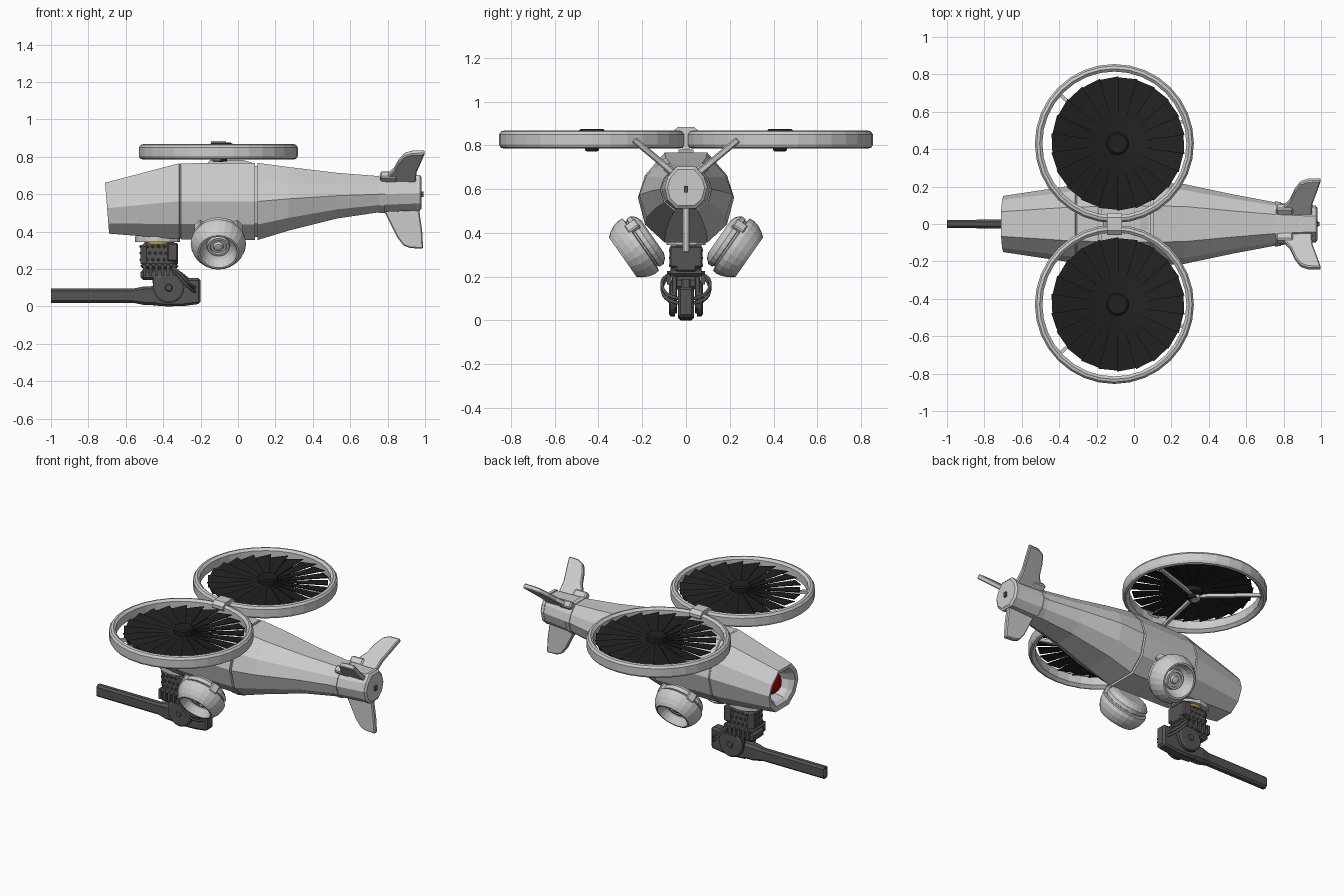
import bpy, bmesh
from math import sin, cos, pi, radians
from mathutils import Matrix, Vector

if "Cube" in bpy.data.objects:
    bpy.data.objects.remove(bpy.data.objects["Cube"])


def mat(name, col):
    m = bpy.data.materials.new(name)
    m.diffuse_color = (*col, 1)
    m.use_nodes = True
    m.node_tree.nodes["Principled BSDF"].inputs["Base Color"].default_value = m.diffuse_color
    return m


DARK = mat("gunmetal", (.09, .09, .09))
BLACK = mat("blade_black", (.015, .015, .015))
RED = mat("lens_red", (.35, .0, .0))
GOLD = mat("brass", (.6, .32, .03))


def finish(name, bm, material=None, matrix=None, bevel=0):
    bmesh.ops.recalc_face_normals(bm, faces=bm.faces)
    me = bpy.data.meshes.new(name)
    bm.to_mesh(me)
    bm.free()
    ob = bpy.data.objects.new(name, me)
    bpy.context.collection.objects.link(ob)
    if material:
        me.materials.append(material)
    if matrix:
        ob.matrix_world = matrix
    if bevel:
        b = ob.modifiers.new("bevel", 'BEVEL')
        b.width, b.segments = bevel, 1
    return ob


def bridge(bm, rings, closed=False):
    n = len(rings[0])
    pairs = list(zip(rings, rings[1:])) + ([(rings[-1], rings[0])] if closed else [])
    for a, b in pairs:
        for i in range(n):
            j = (i + 1) % n
            bm.faces.new((a[i], a[j], b[j], b[i]))
    if not closed:
        bm.faces.new(rings[0])
        bm.faces.new(rings[-1])


HALF = [(.44, 1), (.85, .5), (1, 0), (.85, -.6), (.44, -1)]


def loft(name, sections, material=None, half=HALF):
    """sections: x, centre z, half width, half height, forward lean"""
    shape = half + [(-y, z) for y, z in reversed(half)]
    bm = bmesh.new()
    rings = [[bm.verts.new((x + k * z * h, y * w, zc + z * h)) for y, z in shape]
             for x, zc, w, h, k in sections]
    bridge(bm, rings)
    return finish(name, bm, material)


def lathe(name, prof, n, matrix, material=None, closed=False):
    bm = bmesh.new()
    rings = [[bm.verts.new((r * cos(2 * pi * i / n), r * sin(2 * pi * i / n), z)) for i in range(n)]
             for r, z in prof]
    bridge(bm, rings, closed)
    return finish(name, bm, material, matrix)


def prism(name, pts, y0, y1, matrix=None, material=None, bevel=0):
    bm = bmesh.new()
    bridge(bm, [[bm.verts.new((x, y, z)) for x, z in pts] for y in (y0, y1)])
    return finish(name, bm, material, matrix, bevel)


def box(name, loc, size, material=None, bevel=0, rot=None):
    bm = bmesh.new()
    bmesh.ops.create_cube(bm, size=1, matrix=Matrix.Diagonal((*size, 1)))
    m = Matrix.Translation(loc) @ (rot or Matrix())
    return finish(name, bm, material, m, bevel)


def T(x, y, z):
    return Matrix.Translation((x, y, z))


# hull: front with recessed nose, rear tapering into the tail
loft("front_hull", [(-.59, .535, .075, .075, 0), (-.665, .53, .10, .09, 0), (-.695, .528, .125, .108, -.08),
                    (-.70, .525, .15, .136, -.08), (-.315, .562, .208, .203, 0), (-.31, .562, .203, .198, 0),
                    (-.305, .562, .208, .203, 0), (.09, .561, .218, .206, 0)])
loft("seam_core", [(.05, .561, .20, .19, 0), (.15, .561, .20, .19, 0)])
loft("rear_hull", [(.105, .561, .22, .206, 0), (.27, .575, .213, .17, 0), (.53, .592, .158, .122, 0),
                   (.76, .60, .115, .096, 0), (.955, .605, .095, .092, 0)])
loft("tail_collar", [(.755, .60, .12, .10, 0), (.785, .60, .118, .10, 0)])
loft("tail_cap", [(.953, .607, .098, .096, 0), (.972, .607, .098, .096, 0), (.982, .607, .085, .083, 0)])
lathe("nose_lens", [(.072, 0), (.068, .025), (.045, .05), (.015, .058)], 16,
      T(-.605, 0, .535) @ Matrix.Rotation(-pi / 2, 4, 'Y'), RED)
box("tail_light", (.985, 0, .60), (.014, .02, .03), DARK)

# tail fins
fin = [(.77, -.02), (.80, .03), (.835, .08), (.86, .15), (.89, .20), (.93, .218), (1, .22),
       (.975, .13), (.955, .06), (.95, -.02)]
for s in (1, -1):
    m = T(0, s * .07, .685) @ Matrix.Rotation(radians(-50 * s), 4, 'X')
    prism("upper_fin", fin, -.015, .015, m, None, .006)
    box("fin_root", (.805, s * .075, .692), (.09, .045, .05), None, .008, Matrix.Rotation(radians(-50 * s), 4, 'X'))
prism("lower_fin", [(.77, .53), (.80, .47), (.85, .37), (.885, .325), (.92, .312), (.99, .308), (.985, .40),
                    (.967, .53)], -.015, .015, None, None, .006)

# rotor mast and spine
box("mast", (-.105, 0, .80), (.075, .03, .15))
prism("mast_cap", [(-.06, .835), (-.035, .885), (.035, .885), (.06, .865), (.06, .835)][1:4] +
      [(.06, .845), (.015, .81), (-.015, .81), (-.06, .845), (-.06, .865)], -.04, .04,
      T(-.105, 0, 0) @ Matrix.Rotation(pi / 2, 4, 'Z'))
prism("mast_spine", [(-.17, .755), (-.15, .782), (.03, .782), (.085, .765), (.085, .75)], -.035, .035)

# rotors, one each side
for s in (1, -1):
    lathe("rotor_ring", [(.385, .802), (.405, .786), (.418, .79), (.425, .803), (.425, .85), (.415, .864),
                         (.40, .868), (.385, .855)], 32, T(-.105, s * .43, 0), None, True)
    lathe("rotor_hub", [(.03, .775), (.03, .80), (.06, .805), (.06, .868), (.05, .875)], 16,
          T(-.088, s * .43, 0), BLACK)
    lathe("hub_base", [(.024, .772), (.032, .78), (.032, .812)], 12, T(-.105, s * .43, 0))
    bm = bmesh.new()
    n = 22
    for i in range(n):
        a = 2 * pi * i / n
        vs = []
        for r, w, z in ((.04, -.01, .842), (.355, -.055, .85), (.35, .062, .828), (.04, .012, .838)):
            p = Matrix.Rotation(a * s, 3, 'Z') @ Vector((r, w, z))
            vs.append(bm.verts.new(p))
        low = [bm.verts.new(v.co - Vector((0, 0, .004))) for v in vs]
        bridge(bm, [vs, low])
    finish("rotor_blades", bm, BLACK, T(-.086, s * .43, 0))
    for k in range(3):
        a = s * radians(138 + 120 * k)
        box("rotor_strut", (-.105 + .2 * cos(a), s * .43 + .2 * sin(a), .803), (.385, .018, .02),
            None, 0, Matrix.Rotation(a, 4, 'Z'))

# angled lamp pods under the flanks
pod = [(.09, -.03), (.115, -.02), (.133, 0), (.133, .022), (.126, .025), (.126, .032), (.146, .036), (.148, .06),
       (.14, .09), (.125, .118), (.11, .136), (.10, .136), (.082, .09), (.062, .075), (.058, .09), (.045, .09),
       (.042, .08), (.028, .08), (.022, .095), (.008, .098)]
for s in (1, -1):
    m = T(-.105, s * .178, .367) @ Matrix.Rotation(radians(-125 * s), 4, 'X')
    lathe("side_pod", pod, 24, m)
    for ang in (40, 140):
        p = m @ Matrix.Rotation(radians(-ang * s), 4, 'Z') @ T(.136, 0, .02)
        box("pod_clamp", p.translation, (.03, .05, .06), None, .006, p.to_3x3().to_4x4())

# turret under the nose
lathe("belly_plate", [(.12, .345), (.12, .375)], 12, T(-.43, 0, 0) @ Matrix.Diagonal((1, .75, 1, 1)))
lathe("brass_ring", [(.07, .33), (.07, .365)], 20, T(-.43, 0, 0), GOLD)
box("turret_column", (-.42, 0, .275), (.20, .14, .15), DARK, .03)
box("turret_panel", (-.35, 0, .29), (.06, .152, .10), DARK, .008)
box("turret_flange", (-.42, 0, .215), (.205, .17, .03), DARK, .03)
for i in range(6):
    for s in (1, -1):
        box("flange_tooth", (-.50 + i * .032, s * .076, .195), (.018, .02, .06), DARK)
for row in range(3):
    for col in range(4):
        for s in (1, -1):
            box("column_bolt", (-.485 + col * .03 + .012 * (row % 2), s * .071, .25 + row * .035),
                (.014, .012, .014), DARK, .003)
    for y in (-.035, 0, .035):
        box("front_bolt", (-.52, y, .25 + row * .035), (.012, .014, .014), DARK, .003)
box("turret_base", (-.425, 0, .17), (.19, .13, .06), DARK, .015)
for s in (1, -1):
    prism("yoke_plate", [(-.46, .20), (-.32, .20), (-.29, .13), (-.30, .06), (-.36, .03), (-.43, .06), (-.455, .11)],
          s * .04, s * .065, None, DARK, .005)
    lathe("pivot_disc", [(.083, .05), (.083, .07), (.072, .077), (.02, .077), (.016, .085)], 20,
          T(-.37, 0, .10) @ Matrix.Rotation(-s * pi / 2, 4, 'X'), DARK)

# gun with hollow muzzle
tube = [(.5, 1), (1, .7), (1, -.7), (.5, -1)]
loft("gun_barrel", [(-.93, .057, .012, .022, 0), (-.995, .057, .014, .026, 0), (-1, .057, .022, .038, 0),
                    (-.56, .057, .024, .038, 0), (-.50, .057, .036, .05, 0), (-.40, .057, .036, .052, 0)], DARK, tube)
prism("gun_body", [(-.45, .108), (-.31, .11), (-.275, .15), (-.20, .152), (-.20, .014), (-.29, .002), (-.38, 0),
                   (-.45, .005)], -.036, .036, None, DARK, .012)
prism("feed_arm", [(-.36, .19), (-.31, .19), (-.26, .15), (-.22, .10), (-.30, .09)], -.02, .02, None, DARK, .006)

# cables looping from turret to gun
for s in (1, -1):
    for k in (0, .022):
        cu = bpy.data.curves.new("gun_cable", 'CURVE')
        cu.dimensions, cu.bevel_depth, cu.bevel_resolution = '3D', .008, 1
        sp = cu.splines.new('NURBS')
        path = [(-.36, .06, .215), (-.33, .11, .20 - k), (-.29, .115, .15 - k), (-.25, .09, .11 - k),
                (-.23, .03, .10 - k)]
        sp.points.add(len(path) - 1)
        for p, (x, y, z) in zip(sp.points, path):
            p.co = (x, s * y, z, 1)
        sp.use_endpoint_u, sp.order_u, sp.resolution_u = True, 4, 4
        cu.materials.append(DARK)
        bpy.context.collection.objects.link(bpy.data.objects.new("gun_cable", cu))
